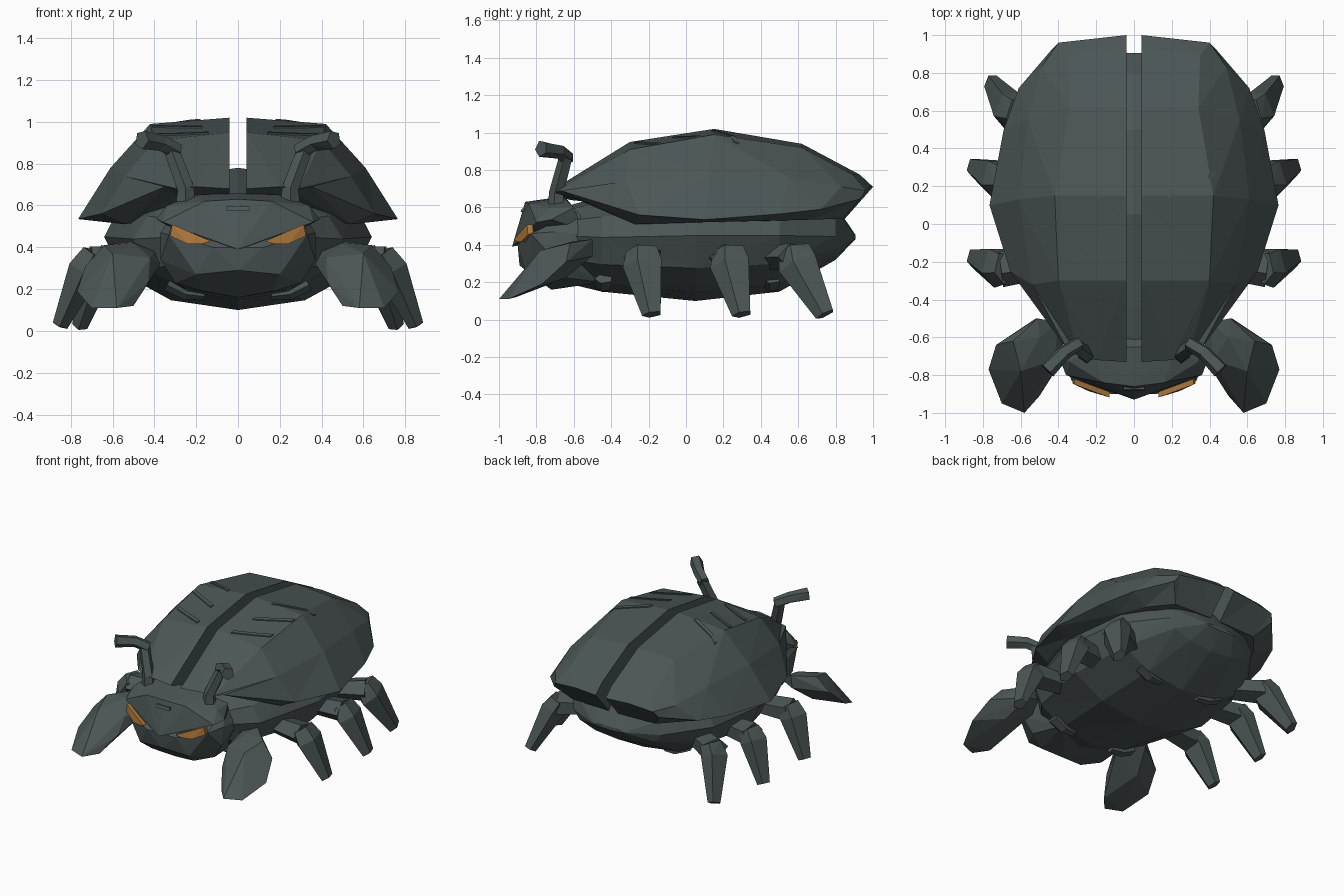
import bpy, bmesh, math
from mathutils import Vector
from mathutils.bvhtree import BVHTree

if "Cube" in bpy.data.objects:
    bpy.data.objects.remove(bpy.data.objects["Cube"])


def material(name, rgb):
    m = bpy.data.materials.new(name)
    m.diffuse_color = (*rgb, 1)
    m.use_nodes = True
    m.node_tree.nodes["Principled BSDF"].inputs["Base Color"].default_value = m.diffuse_color
    return m


GREY = material("slate_grey", (0.072, 0.092, 0.092))
AMBER = material("amber", (0.42, 0.19, 0.045))


def finish(name, bm, mat=GREY, mirror=False):
    bmesh.ops.triangulate(bm, faces=bm.faces[:])
    bmesh.ops.recalc_face_normals(bm, faces=bm.faces[:])
    me = bpy.data.meshes.new(name)
    bm.to_mesh(me)
    bm.free()
    me.materials.append(mat)
    ob = bpy.data.objects.new(name, me)
    bpy.context.collection.objects.link(ob)
    if mirror:
        mod = ob.modifiers.new("mirror", 'MIRROR')
        mod.use_mirror_merge = False
    return ob


def loft(bm, rings):
    """Join closed rings of equal length and cap both ends."""
    vs = [[bm.verts.new(p) for p in r] for r in rings]
    n = len(vs[0])
    for a, b in zip(vs, vs[1:]):
        for i in range(n):
            j = (i + 1) % n
            bm.faces.new((a[i], a[j], b[j], b[i]))
    bm.faces.new(vs[0])
    bm.faces.new(vs[-1][::-1])


def hull(name, pts, mat=GREY, mirror=False, symmetric=False):
    bm = bmesh.new()
    if symmetric:
        pts = pts + [(-x, y, z) for x, y, z in pts if x > 0]
    for p in pts:
        bm.verts.new(p)
    res = bmesh.ops.convex_hull(bm, input=bm.verts[:])
    spare = [v for v in res["geom_interior"] if isinstance(v, bmesh.types.BMVert)]
    bmesh.ops.delete(bm, geom=spare, context='VERTS')
    return finish(name, bm, mat, mirror)


def limb(name, path, radii, sides=5, flat=1.0):
    """Tapered faceted tube along a path, mirrored to the other side."""
    pts = [Vector(p) for p in path]
    rings = []
    for i, p in enumerate(pts):
        d = (pts[min(i + 1, len(pts) - 1)] - pts[max(i - 1, 0)]).normalized()
        u = (Vector((0, 1, 0)) - d * d.y).normalized()
        w = d.cross(u)
        rings.append([p + u * math.cos(t) * radii[i] + w * math.sin(t) * radii[i] * flat
                      for t in (math.tau * (k + 0.5) / sides for k in range(sides))])
    bm = bmesh.new()
    loft(bm, rings)
    return finish(name, bm, mirror=True)


# body: stations of y, half width, bottom, side and top heights
stations = [(-0.66, 0.30, 0.20, 0.45, 0.60), (-0.45, 0.50, 0.15, 0.44, 0.66),
            (0.05, 0.64, 0.10, 0.45, 0.78), (0.50, 0.58, 0.15, 0.45, 0.76),
            (0.80, 0.36, 0.32, 0.445, 0.61), (0.905, 0.12, 0.43, 0.44, 0.455)]
rings = []
for y, w, lo, mid, hi in stations:
    ring = []
    for k in range(12):
        s, c = math.sin(math.tau * k / 12), math.cos(math.tau * k / 12)
        ring.append((w * c, y, mid + s * ((hi - mid) if s > 0 else (mid - lo))))
    rings.append(ring)
bm = bmesh.new()
loft(bm, rings)
finish("body", bm)

# wing cases: ridge, shoulder, flank, rim, underside lip and inner floor per station
shell = [
    [(.04, -.73, .68), (.20, -.72, .69), (.29, -.70, .68), (.35, -.67, .69), (.29, -.60, .65), (.04, -.62, .64)],
    [(.04, -.30, .95), (.40, -.30, .91), (.54, -.32, .74), (.655, -.25, .56), (.54, -.27, .51), (.04, -.25, .60)],
    [(.04, .15, 1.02), (.42, .15, .99), (.61, .13, .78), (.765, .10, .535), (.63, .05, .52), (.04, .10, .60)],
    [(.04, .62, .94), (.34, .62, .92), (.56, .55, .76), (.69, .50, .565), (.56, .50, .53), (.04, .50, .60)],
    [(.04, .93, .775), (.35, .89, .775), (.49, .83, .71), (.61, .72, .59), (.48, .68, .535), (.04, .75, .55)],
    [(.04, 1.0, .71), (.22, .98, .71), (.40, .96, .69), (.43, .93, .645), (.34, .84, .54), (.04, .85, .54)],
]
bm = bmesh.new()
loft(bm, shell)
wing = finish("wing_cases", bm, mirror=True)

# thin slashes laid on the wing cases
tree = BVHTree.FromPolygons([v.co for v in wing.data.vertices],
                            [p.vertices[:] for p in wing.data.polygons])
bm = bmesh.new()
for (x0, y0), (x1, y1) in [((.18, .15), (.435, .27)), ((.17, -.06), (.41, .065)), ((.14, -.265), (.385, -.15))]:
    rings = []
    for k in range(7):
        x, y = x0 + (x1 - x0) * k / 6, y0 + (y1 - y0) * k / 6
        ring = []
        for dy, dz in ((-.014, -.002), (.014, -.002), (.014, .007), (-.014, .007)):
            hit = tree.ray_cast(Vector((x, y + dy, 2)), Vector((0, 0, -1)))[0]
            ring.append(hit + Vector((0, 0, dz)))
        rings.append(ring)
    loft(bm, rings)
finish("wing_slashes", bm, mirror=True)

# head: lower skull, overhanging brow and small brow plate
hull("skull", [(.37, -.70, .47), (.37, -.72, .34), (.12, -.90, .40), (.33, -.83, .46),
               (.20, -.86, .27), (.17, -.76, .19), (0, -.72, .16), (0, -.89, .29),
               (.30, -.70, .23), (.37, -.50, .45), (.25, -.45, .20), (.30, -.58, .58)],
     symmetric=True)
hull("brow", [(0, -.93, .39), (.36, -.80, .52), (.39, -.72, .535), (.34, -.73, .60),
              (.16, -.84, .62), (0, -.86, .63), (0, -.65, .66), (.22, -.65, .65),
              (.34, -.60, .60), (.30, -.55, .48), (.10, -.80, .42)], symmetric=True)
hull("brow_plate", [(x, y + d, z) for d in (0, .02) for x in (-.055, .055)
                    for y, z in ((-.885, .575), (-.877, .595))])

# eyes
front = [(.13, -.918, .43), (.315, -.85, .51), (.325, -.845, .455), (.24, -.885, .415), (.17, -.905, .415)]
hull("eyes", front + [(x, y + .03, z) for x, y, z in front], AMBER, mirror=True)

# antennae: stem and outward tip
limb("antenna_stem", [(.25, -.69, .60), (.25, -.69, .68), (.32, -.64, .87)], [.05, .042, .038])
limb("antenna_tip", [(.29, -.63, .86), (.37, -.68, .90), (.46, -.775, .915)], [.038, .04, .046])

# front claws: wedge paddles running in under the wing cases
hull("front_claw", [(.70, -.95, .11), (.58, -1.0, .11), (.50, -.91, .12), (.77, -.77, .19),
                    (.43, -.80, .23), (.42, -.72, .35), (.73, -.64, .31), (.64, -.62, .41),
                    (.50, -.60, .42), (.51, -.50, .43), (.60, -.78, .37), (.52, -.50, .34),
                    (.58, -.65, .22), (.37, -.62, .32), (.40, -.52, .38)], mirror=True)

# walking legs: wide thigh and tapered shin with a slanted knee
for label, hip, knee, foot in [
        ("front", (.46, -.20, .33), (.705, -.23, .33), (.85, -.18, .028)),
        ("middle", (.46, .20, .33), (.705, .235, .33), (.85, .30, .028)),
        ("rear", (.42, .46, .33), (.64, .585, .335), (.755, .745, .028))]:
    limb(label + "_thigh", [hip, knee], [.085, .105], flat=.75)
    h, k, f = Vector(hip), Vector(knee), Vector(foot)
    limb(label + "_shin", [k + Vector((-.02, 0, .04)), k.lerp(f, .12) + Vector((.01, 0, 0)), f],
         [.09, .115, .055], flat=.72)

# small hip stubs showing under the belly
for label, y in (("front", -.44), ("rear", .46)):
    limb(label + "_hip_stub", [(.34, y, .22), (.25, y, .175), (.16, y, .165)], [.05, .045, .03], flat=.6)
